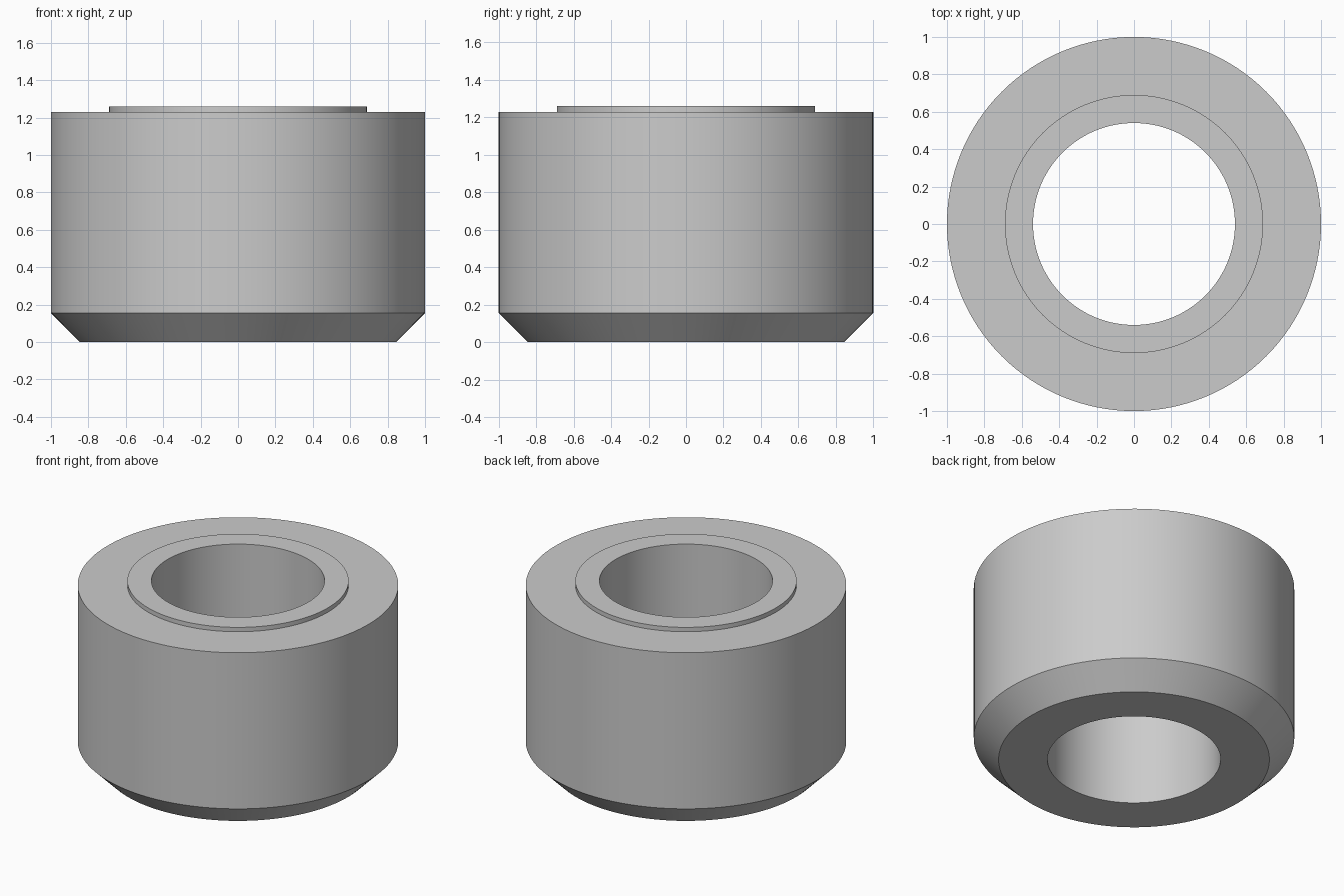
import bpy
import bmesh
import math

cube = bpy.data.objects.get("Cube")
if cube:
    bpy.data.objects.remove(cube, do_unlink=True)

SEGMENTS = 128

# Plain grey metal
grey = bpy.data.materials.new("grey_metal")
grey.use_nodes = True
colour = (0.6, 0.6, 0.6, 1.0)
grey.diffuse_color = colour
grey.node_tree.nodes["Principled BSDF"].inputs["Base Color"].default_value = colour


def lathe(name, profile, material):
    """Revolve a closed (radius, height) profile around z."""
    bm = bmesh.new()
    rings = []
    for radius, height in profile:
        ring = []
        for i in range(SEGMENTS):
            a = math.tau * i / SEGMENTS
            ring.append(bm.verts.new((radius * math.cos(a), radius * math.sin(a), height)))
        rings.append(ring)
    for k, low in enumerate(rings):
        high = rings[(k + 1) % len(rings)]
        for i in range(SEGMENTS):
            j = (i + 1) % SEGMENTS
            bm.faces.new((low[i], low[j], high[j], high[i]))
    bmesh.ops.recalc_face_normals(bm, faces=bm.faces)
    mesh = bpy.data.meshes.new(name)
    bm.to_mesh(mesh)
    bm.free()
    mesh.materials.append(material)
    obj = bpy.data.objects.new(name, mesh)
    bpy.context.collection.objects.link(obj)
    bpy.ops.object.select_all(action="DESELECT")
    obj.select_set(True)
    bpy.context.view_layer.objects.active = obj
    bpy.ops.object.shade_smooth_by_angle(angle=math.radians(30))
    return obj


# Bushing: chamfered base, straight wall, shoulder, raised lip and through bore
lathe("bushing", [
    (0.54, 0.0),
    (0.845, 0.0),
    (1.0, 0.155),
    (1.0, 1.23),
    (0.69, 1.23),
    (0.69, 1.26),
    (0.54, 1.26),
], grey)
